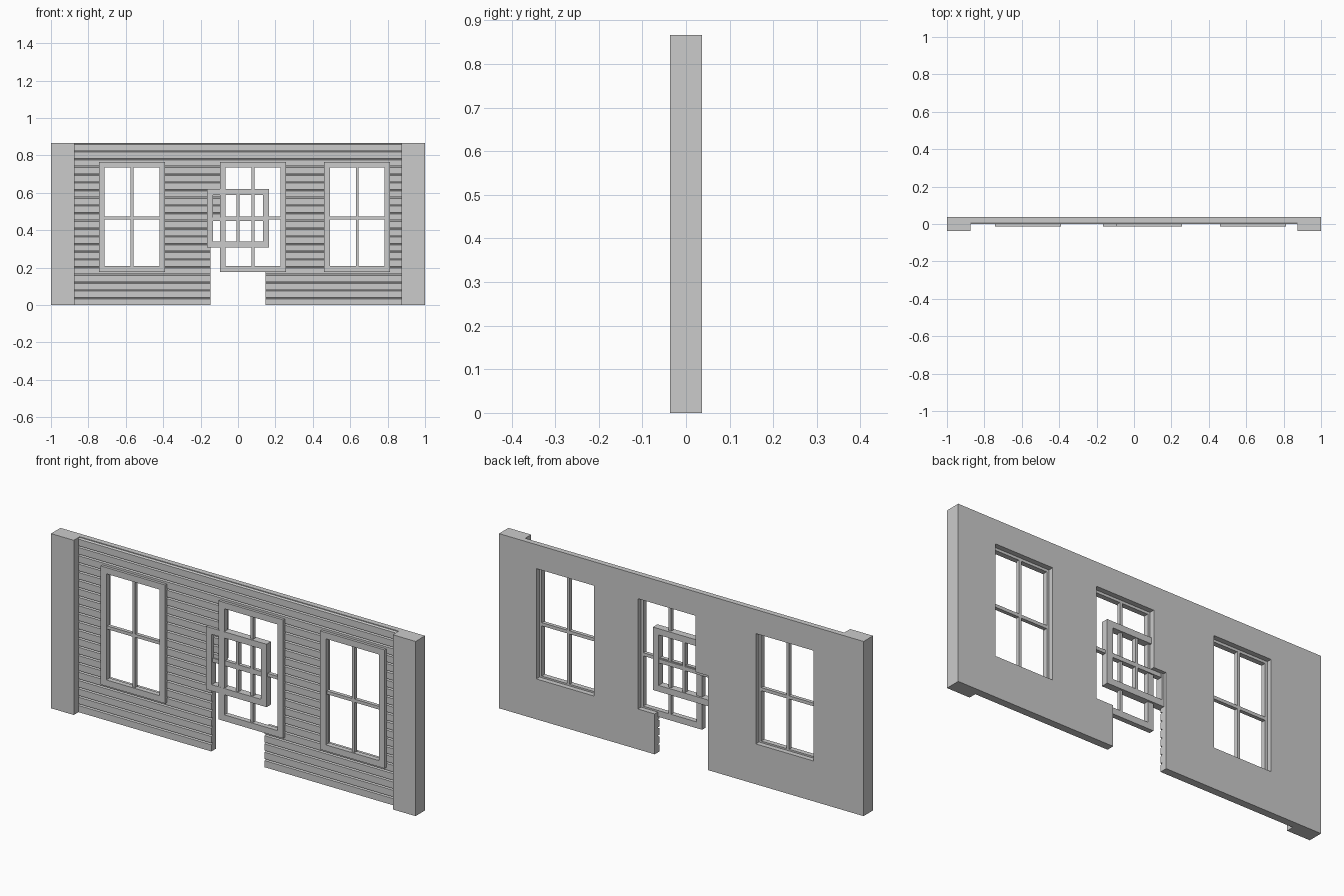
import bpy, bmesh

H, BACK = 0.866, 0.037

cube = bpy.data.objects.get("Cube")
if cube:
    bpy.data.objects.remove(cube, do_unlink=True)

grey = bpy.data.materials.new("plain grey")
grey.use_nodes = True
GREY = (0.6, 0.6, 0.6, 1)
grey.diffuse_color = GREY
grey.node_tree.nodes["Principled BSDF"].inputs["Base Color"].default_value = GREY


def finish(name, bm):
    bmesh.ops.recalc_face_normals(bm, faces=bm.faces)
    mesh = bpy.data.meshes.new(name)
    bm.to_mesh(mesh)
    bm.free()
    mesh.materials.append(grey)
    obj = bpy.data.objects.new(name, mesh)
    bpy.context.collection.objects.link(obj)
    return obj


def extrude(bm, points, offset):
    face = bm.faces.new([bm.verts.new(p) for p in points])
    new = bmesh.ops.extrude_face_region(bm, geom=[face])["geom"]
    bmesh.ops.translate(bm, vec=offset,
                        verts=[v for v in new if isinstance(v, bmesh.types.BMVert)])


def box(bm, x0, x1, y0, y1, z0, z1):
    extrude(bm, [(x0, y0, z0), (x1, y0, z0), (x1, y0, z1), (x0, y0, z1)], (0, y1 - y0, 0))


def combine(target, operation, *bounds):
    bm = bmesh.new()
    box(bm, *bounds)
    tool = finish("cutter", bm)
    tool.hide_render = True
    mod = target.modifiers.new("combine", "BOOLEAN")
    mod.operation, mod.object, mod.solver = operation, tool, "EXACT"
    bpy.context.view_layer.objects.active = target
    bpy.ops.object.modifier_apply(modifier=mod.name)
    bpy.data.objects.remove(tool, do_unlink=True)


def lattice(name, x0, x1, z0, z1, border, y0, y1, bar_v, bar_h, by0, by1):
    """Rectangular frame with a cross of glazing bars."""
    bm = bmesh.new()
    left, right, bottom, top = x0 + border, x1 - border, z0 + border, z1 - border
    outer = [bm.verts.new((x, y0, z)) for x, z in ((x0, z0), (x1, z0), (x1, z1), (x0, z1))]
    inner = [bm.verts.new((x, y0, z)) for x, z in
             ((left, bottom), (right, bottom), (right, top), (left, top))]
    ring = [bm.faces.new((outer[i], outer[(i + 1) % 4], inner[(i + 1) % 4], inner[i]))
            for i in range(4)]
    new = bmesh.ops.extrude_face_region(bm, geom=ring)["geom"]
    bmesh.ops.translate(bm, vec=(0, y1 - y0, 0),
                        verts=[v for v in new if isinstance(v, bmesh.types.BMVert)])
    cx, cz = (x0 + x1) / 2, (z0 + z1) / 2 - 0.006
    box(bm, cx - bar_v, cx + bar_v, by0, by1, bottom, top)
    box(bm, left, right, by0, by1, cz - bar_h, cz + bar_h)
    return finish(name, bm)


# Clapboard wall: one grooved profile swept along x
BOARDS, GROOVE = 21, 0.01
pitch = H / BOARDS
profile = [(BACK, 0), (0, 0)]
for i in range(1, BOARDS):
    z = i * pitch
    profile += [(0, z - 0.008), (GROOVE, z - 0.004), (GROOVE, z), (0, z)]
profile += [(0, H - 0.008), (GROOVE, H - 0.004), (GROOVE, H), (BACK, H)]
bm = bmesh.new()
extrude(bm, [(-0.9, y, z) for y, z in profile], (1.8, 0, 0))
wall = finish("clapboard_wall", bm)

# Corner posts
for side in (-1, 1):
    a, b = sorted((side * 0.875, side))
    combine(wall, "UNION", a, b, -BACK, BACK, 0, H)

# Window and door openings
CENTRES = {"right": -0.567, "middle": 0.08, "left": 0.637}
for cx in CENTRES.values():
    combine(wall, "DIFFERENCE", cx - 0.158, cx + 0.158, -0.1, 0.1, 0.2, 0.747)
combine(wall, "DIFFERENCE", -0.146, 0.146, -0.1, 0.1, -0.1, 0.468)

# Windows
for name, cx in CENTRES.items():
    lattice(name + "_window_frame", cx - 0.177, cx + 0.177, 0.177, 0.765, 0.031,
            -0.013, 0.012, 0.007, 0.008, -0.006, 0.012)

# Small door light set across the middle window
lattice("door_light_frame", -0.166, 0.166, 0.308, 0.62, 0.031,
        -0.0135, 0.022, 0.007, 0.01, -0.006, 0.018)
